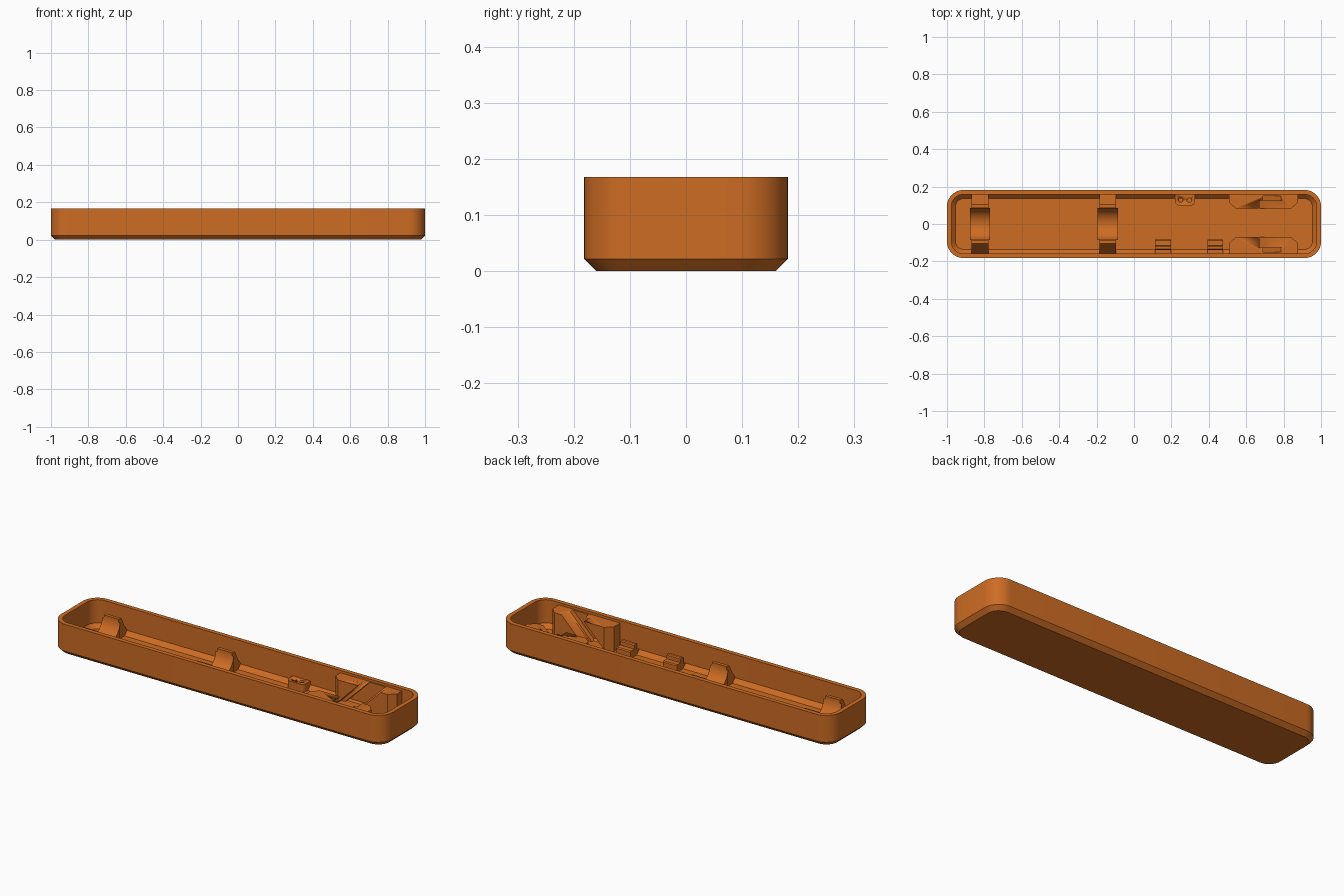
import bpy, bmesh, math
from mathutils import Vector

if "Cube" in bpy.data.objects:
    bpy.data.objects.remove(bpy.data.objects["Cube"])

plastic = bpy.data.materials.new("orange_plastic")
plastic.diffuse_color = (0.61, 0.15, 0.017, 1)
plastic.use_nodes = True
plastic.node_tree.nodes["Principled BSDF"].inputs["Base Color"].default_value = plastic.diffuse_color

FLOOR = 0.018   # parts start slightly inside the tray floor


def finish(name, bm, smooth=True):
    bmesh.ops.recalc_face_normals(bm, faces=bm.faces)
    me = bpy.data.meshes.new(name)
    bm.to_mesh(me)
    bm.free()
    me.materials.append(plastic)
    if smooth:
        me.shade_smooth()
        me.set_sharp_from_angle(angle=math.radians(30))
    ob = bpy.data.objects.new(name, me)
    bpy.context.collection.objects.link(ob)
    return ob


def prism(name, pts, axis, a, b):
    """Extrude a 2D outline along an axis (0=x, 1=y, 2=z) from a to b."""
    bm = bmesh.new()

    def place(p, t):
        c = list(p)
        c.insert(axis, t)
        return bm.verts.new(c)
    face = bm.faces.new([place(p, a) for p in pts])
    geom = bmesh.ops.extrude_face_region(bm, geom=[face])["geom"]
    move = Vector((0, 0, 0))
    move[axis] = b - a
    bmesh.ops.translate(bm, vec=move, verts=[g for g in geom if isinstance(g, bmesh.types.BMVert)])
    return finish(name, bm)


def cut(ob, cutter):
    cutter.hide_render = True
    cutter.hide_viewport = True
    cutter.display_type = 'WIRE'
    m = ob.modifiers.new("cut", 'BOOLEAN')
    m.operation = 'DIFFERENCE'
    m.solver = 'EXACT'
    m.object = cutter


def rounded_rect(hx, hy, r, n=10):
    pts = []
    for k, (sx, sy) in enumerate([(1, 1), (-1, 1), (-1, -1), (1, -1)]):
        for i in range(n + 1):
            a = math.pi / 2 * (k + i / n)
            pts.append((sx * (hx - r) + r * math.cos(a), sy * (hy - r) + r * math.sin(a)))
    return pts


# Tray: chamfered outside, rim, chamfered inside, as stacked rounded loops
bm = bmesh.new()
rings = []
for inset, z in [(0.022, 0), (0, 0.022), (0, 0.168), (0.024, 0.168), (0.024, 0.042), (0.046, 0.02)]:
    loop = rounded_rect(1 - inset, 0.182 - inset, 0.088 - inset)
    rings.append([bm.verts.new((x, y, z)) for x, y in loop])
for lo, hi in zip(rings, rings[1:]):
    for i in range(len(lo)):
        j = (i + 1) % len(lo)
        bm.faces.new((lo[i], lo[j], hi[j], hi[i]))
bm.faces.new(rings[0])
bm.faces.new(rings[-1])
finish("tray", bm)


# Cradles: concave seat between two buttressed uprights
def arc(r, a0, a1, n=18):
    return [(r * math.cos(math.radians(a0 + (a1 - a0) * i / n)),
             0.122 + r * math.sin(math.radians(a0 + (a1 - a0) * i / n))) for i in range(n + 1)]


for i, x in enumerate((-0.824, -0.14)):
    side = [(0.086, 0.13), (0.104, 0.13), (0.112, 0.122), (0.138, 0.07), (0.16, 0.045), (0.16, FLOOR)]
    outline = arc(0.086, 180, 360) + side + [(-y, z) for y, z in reversed(side)]
    prism(f"cradle_{i + 1}", outline, 0, x - 0.045, x + 0.045)
    # wider middle of the seat
    seat = arc(0.0855, 186, 354) + [(0.085, FLOOR), (-0.085, FLOOR)]
    prism(f"cradle_seat_{i + 1}", seat, 0, x - 0.054, x + 0.054)

# Stepped clips along the front wall
clip = [(-0.16, FLOOR), (-0.082, FLOOR), (-0.082, 0.055), (-0.087, 0.06), (-0.115, 0.06),
        (-0.115, 0.08), (-0.12, 0.085), (-0.134, 0.085), (-0.138, 0.08), (-0.138, 0.045), (-0.16, 0.045)]
for i, x in enumerate((0.155, 0.434)):
    prism(f"clip_{i + 1}", clip, 0, x - 0.042, x + 0.042)

# Socket block with two round holes on the back wall
cx, hw, r = 0.273, 0.053, 0.022
corner = [(hw - r + r * math.sin(t), 0.099 + r - r * math.cos(t))
          for t in [math.pi / 2 * i / 6 for i in range(7)]] + [(hw, 0.165)]
socket = prism("socket_block",
               [(cx + x, y) for x, y in corner] + [(cx - x, y) for x, y in reversed(corner)],
               2, FLOOR, 0.062)
for i, x in enumerate((cx - 0.023, cx + 0.023)):
    ring = [(x + 0.012 * math.cos(math.tau * k / 20), 0.128 + 0.012 * math.sin(math.tau * k / 20))
            for k in range(20)]
    cut(socket, prism(f"hole_cutter_{i + 1}", ring, 2, 0.035, 0.1))

# Guide blocks with a slanted slot, one on each long wall
for name, s, inner in (("back", 1, 0.083), ("front", -1, 0.07)):
    outline = [(0.507, 0.165), (0.507, inner + 0.034), (0.543, inner), (0.842, inner),
               (0.877, inner + 0.034), (0.877, 0.165)]
    block = prism(f"guide_block_{name}", [(x, s * y) for x, y in outline], 2, FLOOR, 0.155)
    # 45 degree slot: wide shallow channel, then a narrower deep one
    for part, x0, x1, depth in (("wide", 0.665, 0.80, 0.125), ("deep", 0.69, 0.785, 0.15)):
        band = [(x0 - 0.13, 0.025), (x1 - 0.13, 0.025), (x1 + 0.045, 0.2), (x0 + 0.045, 0.2)]
        cut(block, prism(f"slot_cutter_{name}_{part}", band, 1, s * 0.03, s * depth))
